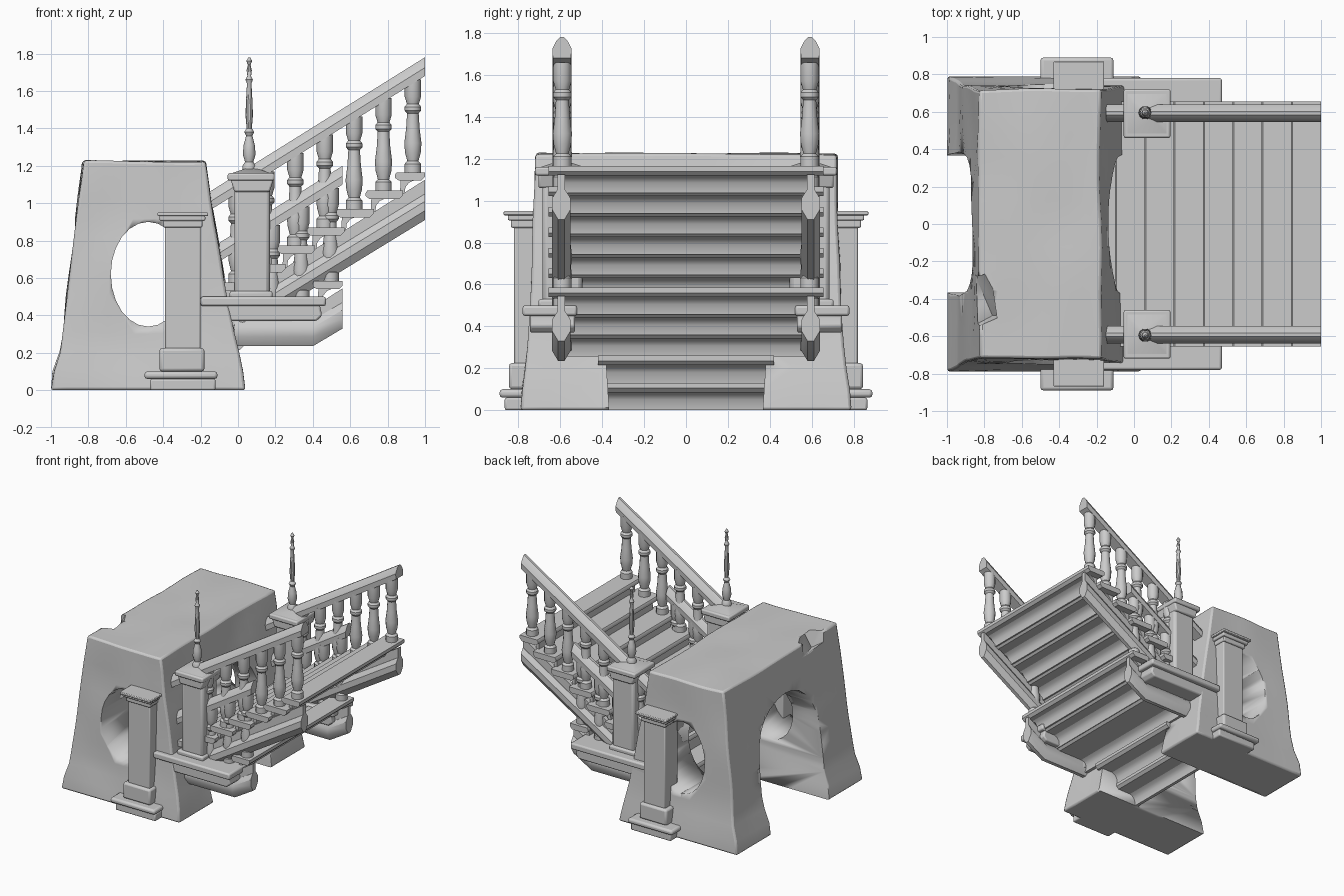
import bpy, bmesh, math
from mathutils import Vector, noise

if "Cube" in bpy.data.objects:
    bpy.data.objects.remove(bpy.data.objects["Cube"])


def finish(name, bm, bevel=0.0, segs=2):
    bmesh.ops.recalc_face_normals(bm, faces=bm.faces)
    me = bpy.data.meshes.new(name)
    bm.to_mesh(me)
    bm.free()
    ob = bpy.data.objects.new(name, me)
    bpy.context.collection.objects.link(ob)
    if bevel:
        m = ob.modifiers.new("bevel", 'BEVEL')
        m.width, m.segments, m.limit_method = bevel, segs, 'ANGLE'
    bpy.ops.object.select_all(action='DESELECT')
    bpy.context.view_layer.objects.active = ob
    ob.select_set(True)
    bpy.ops.object.shade_smooth_by_angle(angle=math.radians(35))
    return ob


def skin(bm, rings):
    """Bridge vertex rings and cap both ends."""
    rings = [[bm.verts.new(p) for p in r] for r in rings]
    n = len(rings[0])
    for a, b in zip(rings, rings[1:]):
        for i in range(n):
            j = (i + 1) % n
            bm.faces.new((a[i], a[j], b[j], b[i]))
    bm.faces.new(rings[0])
    bm.faces.new(rings[-1])


def profile(name, pts, y0, y1, bevel=0.0, mirror=False):
    """Extrude an x/z outline from y0 to y1, optionally mirrored across y = 0."""
    bm = bmesh.new()
    for s in ((1, -1) if mirror else (1,)):
        skin(bm, [[(x, s * y, z) for x, z in pts] for y in (y0, y1)])
    return finish(name, bm, bevel)


def sweep(name, section, path, yc):
    """Carry a y/z section along an x/z path with upright ends, on both sides."""
    bm = bmesh.new()
    for s in (1, -1):
        skin(bm, [[(x, s * yc + dy, z + dz) for dy, dz in section] for x, z in path])
    return finish(name, bm)


def box(name, x0, x1, y0, y1, z0, z1, bevel=0.0, mirror=True):
    return profile(name, [(x0, z0), (x1, z0), (x1, z1), (x0, z1)], y0, y1, bevel, mirror)


def lathe(name, spots, prof, segs=12):
    """Turned pieces with the same (radius, z) profile at several places."""
    bm = bmesh.new()
    ang = [2 * math.pi * i / segs for i in range(segs)]
    for px, py, pz in spots:
        skin(bm, [[(px + r * math.cos(a), py + r * math.sin(a), pz + z) for a in ang] for r, z in prof])
    return finish(name, bm)


def interp(table, z):
    for (z0, a), (z1, b) in zip(table, table[1:]):
        if z <= z1:
            return a + (b - a) * (z - z0) / (z1 - z0)
    return table[-1][1]


# weathered stone archway block
LEFT = [(0, -1.0), (0.12, -0.985), (0.22, -0.945), (1.22, -0.83)]
RIGHT = [(0, 0.04), (0.12, 0.02), (0.3, -0.02), (1.22, -0.18)]
SIDE = [(0, 0.79), (0.1, 0.78), (0.25, 0.755), (1.22, 0.715)]
bm = bmesh.new()
bmesh.ops.create_cube(bm, size=1)
bmesh.ops.subdivide_edges(bm, edges=bm.edges[:], cuts=11, use_grid_fill=True)
for v in bm.verts:
    z = (v.co.z + 0.5) * 1.225
    xl, xr = interp(LEFT, z), interp(RIGHT, z)
    p = Vector((xl + (xr - xl) * (v.co.x + 0.5), v.co.y * 2 * interp(SIDE, z), z))
    n = noise.noise_vector(p * 3.0) * 0.013
    v.co = p if z < 0.01 else p + n
    v.co.x = max(v.co.x, -1.0)
block = finish("stone_arch", bm, 0.014)

# cutters: passage arch, oval side windows, chipped corner
arch = [(-0.36, -0.1), (0.36, -0.1), (0.385, 0.3)]
arch += [(0.37 * math.cos(t * math.pi / 12), 0.58 + 0.37 * math.sin(t * math.pi / 12)) for t in range(13)]
arch += [(-0.385, 0.3)]
passage = profile("passage_cutter", arch, -0.7, 1.5)
passage.rotation_euler.z = math.pi / 2
oval = [(-0.48 + 0.2 * math.cos(t * math.pi / 12), 0.62 + 0.28 * math.sin(t * math.pi / 12)) for t in range(24)]
windows = profile("window_cutter", oval, -1.2, 1.2)
chip = box("chip_cutter", -0.1, 0.1, -0.12, 0.12, -0.06, 0.06, mirror=False)
chip.location = (-0.85, -0.42, 1.22)
chip.rotation_euler = (0.2, 0.5, 0.5)
for c in (passage, windows, chip):
    c.hide_render = True
    c.hide_viewport = True
    m = block.modifiers.new("cut", 'BOOLEAN')
    m.operation, m.solver, m.object = 'DIFFERENCE', 'EXACT', c

# side pilasters
box("pilaster_plinth", -0.50, -0.11, 0.68, 0.89, 0.06, 0.10, 0.015)
box("pilaster_foot", -0.47, -0.12, 0.68, 0.865, 0.0, 0.06, 0.01)
box("pilaster_base", -0.42, -0.18, 0.68, 0.845, 0.10, 0.225, 0.015)
box("pilaster_shaft", -0.39, -0.20, 0.66, 0.82, 0.21, 0.88, 0.008)
box("pilaster_collar", -0.40, -0.19, 0.66, 0.835, 0.87, 0.91, 0.008)
box("pilaster_cap_lower", -0.42, -0.175, 0.66, 0.85, 0.905, 0.935, 0.008)
box("pilaster_cap", -0.43, -0.16, 0.66, 0.87, 0.93, 0.95, 0.005)

# side ledges carrying the newels
profile("ledge", [(-0.20, 0.37), (0.42, 0.37), (0.45, 0.40), (0.44, 0.44), (0.44, 0.455), (-0.20, 0.455)],
        0.53, 0.745, 0.01, True)
box("ledge_top", -0.20, 0.47, 0.52, 0.78, 0.45, 0.50, 0.012)

# newel posts
box("newel_foot", -0.045, 0.185, 0.475, 0.705, 0.49, 0.53, 0.012)
box("newel_shaft", -0.02, 0.17, 0.495, 0.685, 0.5, 1.11, 0.02)
profile("newel_neck", [(-0.02, 1.06), (0.17, 1.06), (0.19, 1.13), (-0.04, 1.13)], 0.475, 0.705, 0.01, True)
box("newel_cap", -0.055, 0.195, 0.46, 0.72, 1.12, 1.16, 0.01)
bm = bmesh.new()
for s in (1, -1):
    skin(bm, [[(0.07 + sx * w, s * 0.59 + sy * w, z) for sx, sy in ((1, 1), (-1, 1), (-1, -1), (1, -1))]
              for w, z in ((0.12, 1.155), (0.03, 1.185))])
finish("newel_roof", bm)

# slender finials
lathe("finial", [(0.06, s * 0.595, 1.17) for s in (1, -1)],
      [(0.036, 0), (0.036, 0.03), (0.022, 0.05), (0.034, 0.09), (0.03, 0.14), (0.017, 0.19), (0.027, 0.21),
       (0.014, 0.23), (0.02, 0.30), (0.017, 0.38), (0.012, 0.47), (0.02, 0.49), (0.01, 0.51),
       (0.014, 0.54), (0.007, 0.57), (0.016, 0.59), (0.004, 0.61)], 10)

# stair flights: the lower one is the same design, shifted down and back
RUN, RISE = 0.157, 0.098
SLOPE = RISE / RUN
BALUSTER = [(0.044, 0), (0.044, 0.05), (0.03, 0.065), (0.042, 0.11), (0.046, 0.16), (0.036, 0.24),
            (0.031, 0.32), (0.044, 0.335), (0.044, 0.355), (0.032, 0.37), (0.044, 0.41), (0.044, 0.5)]
RAIL = [(-0.043, -0.10), (0.043, -0.10), (0.046, -0.055), (0.028, -0.02), (0.01, 0),
        (-0.01, 0), (-0.028, -0.02), (-0.046, -0.055)]
# chamfered beam with pointed underside
BEAM = [(-0.015, 0), (0.015, 0), (0.045, 0.05), (0.045, 0.10), (0.02, 0.14), (-0.02, 0.14),
        (-0.045, 0.10), (-0.045, 0.05)]


def step(name, x, z, e, drop, y):
    """One tread with rounded nosing from x to e, and a coved riser under it."""
    profile(name + "_tread", [(x, z - 0.012), (x + 0.008, z), (e, z), (e, z - 0.025), (e - 0.02, z - 0.045),
                              (x + 0.02, z - 0.045), (x, z - 0.03)], -y, y)
    low = max(z - drop, 0)
    profile(name + "_riser", [(x + 0.025, low), (x + 0.05, low), (x + 0.055, z - 0.08), (x + 0.075, z - 0.055),
                              (x + 0.11, z - 0.04), (x + 0.03, z - 0.04)], -min(y, 0.6), min(y, 0.6))


def flight(tag, ex, dz, steps, posts, rail_x, web_x):
    def at(x, z):
        return z + dz - SLOPE * (ex - x)
    for k in range(steps):
        x = ex - 0.16 - RUN * k
        step(f"{tag}_{k}", x, 1.165 + dz - RISE * k, min(x + 0.2, ex), 0.128, 0.655)
    # turned balusters
    lathe(f"{tag}_balusters", [(ex - 0.065 - RUN * k, s * 0.59, 1.16 + dz - RISE * k)
                               for k in range(posts) for s in (1, -1)], BALUSTER)
    # handrail
    sweep(f"{tag}_handrail", RAIL, [(rail_x, at(rail_x, 1.78)), (ex, at(ex, 1.78))], 0.592)
    # thin web below the tread ends
    profile(f"{tag}_web", [(web_x, at(web_x, 1.12)), (web_x, at(web_x, 1.0)), (ex, at(ex, 0.98)),
                           (ex, at(ex, 1.125))], 0.578, 0.612, 0, True)


flight("upper", 1.0, 0.0, 7, 7, -0.15, 0.0)
flight("lower", 0.56, -0.58, 2, 4, -0.1, 0.3)

# landing at the foot of the lower flight, and entry steps in the passage
step("landing", -0.04, 0.387, 0.29, 0.13, 0.62)
step("entry_upper", -0.20, 0.26, 0.03, 0.14, 0.42)
step("entry_lower", -0.37, 0.13, -0.14, 0.14, 0.42)

# heavy chamfered stringers; the lower one levels out under the ledge
sweep("upper_stringer", BEAM, [(0.20, 0.42), (1.0, 0.91)], 0.595)
sweep("lower_stringer", BEAM, [(-0.02, 0.235), (0.40, 0.235), (0.56, 0.33)], 0.595)
